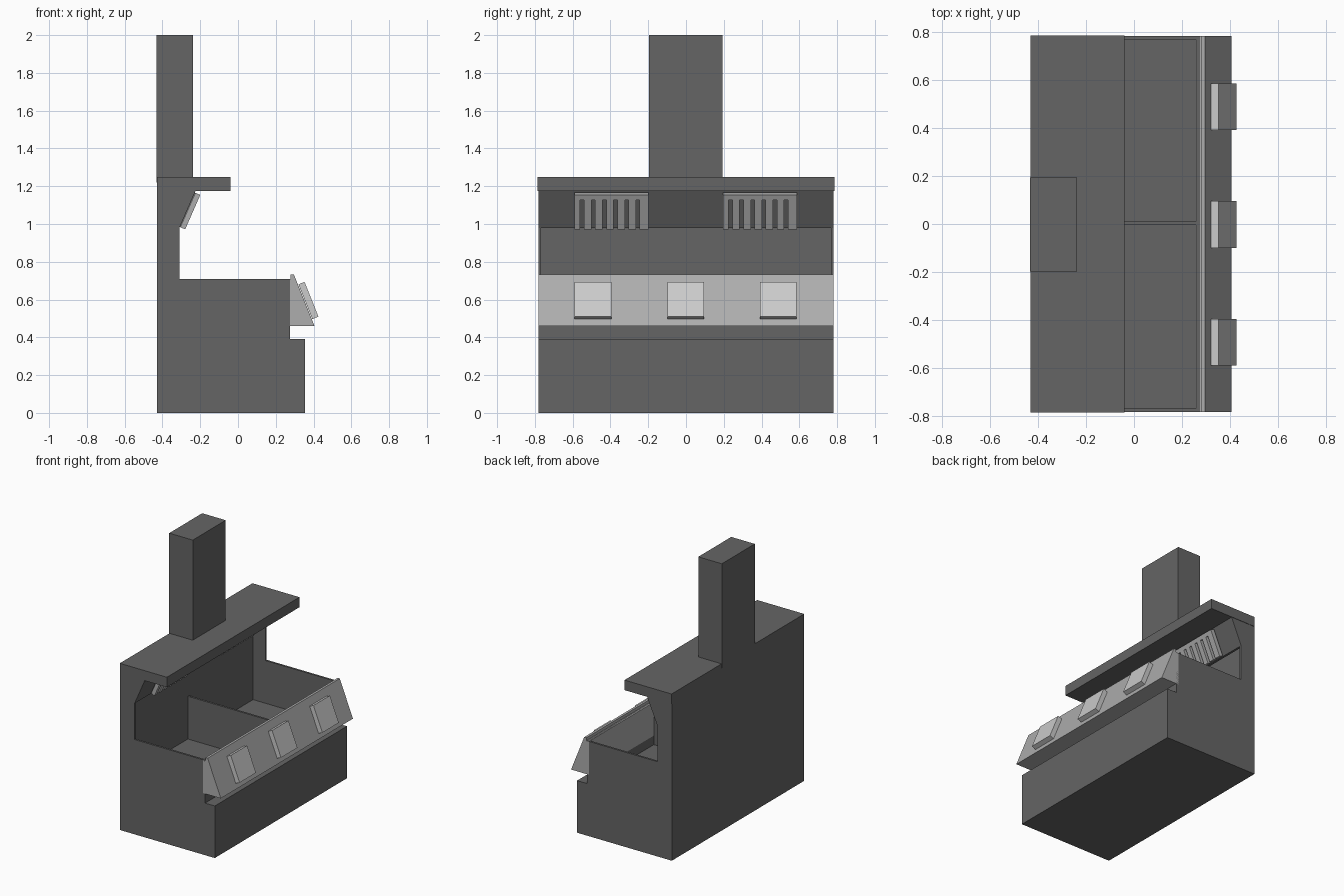
import bpy, bmesh

if "Cube" in bpy.data.objects:
    bpy.data.objects.remove(bpy.data.objects["Cube"])


def material(name, v):
    m = bpy.data.materials.new(name)
    m.diffuse_color = (v, v, v, 1)
    m.use_nodes = True
    m.node_tree.nodes["Principled BSDF"].inputs["Base Color"].default_value = m.diffuse_color
    return m


DARK = material("dark_metal", 0.13)
LIGHT = material("light_metal", 0.42)
PALE = material("pale_panel", 0.6)


def prism(name, profile, y0, y1, mat=DARK):
    """Extrude an x-z profile from y0 to y1."""
    bm = bmesh.new()
    face = bm.faces.new([bm.verts.new((x, y0, z)) for x, z in profile])
    new = bmesh.ops.extrude_face_region(bm, geom=[face])["geom"]
    bmesh.ops.translate(bm, vec=(0, y1 - y0, 0),
                        verts=[g for g in new if isinstance(g, bmesh.types.BMVert)])
    bmesh.ops.recalc_face_normals(bm, faces=bm.faces)
    mesh = bpy.data.meshes.new(name)
    bm.to_mesh(mesh)
    bm.free()
    mesh.materials.append(mat)
    ob = bpy.data.objects.new(name, mesh)
    bpy.context.collection.objects.link(ob)
    return ob


def box(name, x, y, z, mat=DARK):
    return prism(name, [(x[0], z[0]), (x[1], z[0]), (x[1], z[1]), (x[0], z[1])], *y, mat)


W, INNER = 0.782, 0.767

# Cabinet end walls with the stepped side outline
side = [(-.43, 0), (.355, 0), (.355, .39), (.275, .39), (.275, .71),
        (-.31, .71), (-.31, .98), (-.225, 1.175), (-.43, 1.175)]
prism("end_wall_front", side, -W, -INNER)
prism("end_wall_back", side, INNER, W)

# Base, rear wall, tub front wall, centre divider
box("base", (-.43, .355), (-INNER, INNER), (0, .39))
box("rear_wall", (-.43, -.412), (-INNER, INNER), (.39, 1.175))
box("tub_front_wall", (.26, .275), (-INNER, INNER), (.39, .71))
box("tub_divider", (-.412, .26), (-.005, .01), (.39, .71))

# Sloped panel under the hood, hood slab and chimney
prism("hood_slope", [(-.31, .98), (-.225, 1.175), (-.242, 1.175), (-.327, .98)], -INNER, INNER)
box("hood_slab", (-.43, -.04), (-.785, .785), (1.175, 1.25))
box("chimney", (-.432, -.237), (-.197, .193), (1.22, 2.0))

# Sloped console along the front
prism("console", [(.257, .46), (.405, .46), (.296, .732), (.278, .732), (.278, .71), (.257, .71)],
      -W, W, LIGHT)

# Three raised pads on the console
for i, y in enumerate((-.492, -.002, .488)):
    prism(f"console_pad_{i + 1}", [(.32, .68), (.352, .694), (.426, .51), (.394, .496)],
          y - .097, y + .097, PALE)


# Slotted vent grilles on the hood slope
def slope(u, d):
    """u runs up the slope from 0 to 1, d is the distance out of it."""
    return (-.31 + .08 * u + .92 * d, .985 + .182 * u - .4 * d)


def vent_part(name, u0, u1, d0, d1, y0, y1, mat):
    prism(name, [slope(u0, d0), slope(u1, d0), slope(u1, d1), slope(u0, d1)], y0, y1, mat)


SLOTS, PITCH, SLOT_W = 6, .059, .02
for i, y in enumerate((-.59, .195)):
    end = y + .392
    vent_part(f"vent_{i + 1}_plate", 0, 1, -.005, .008, y, end, DARK)
    vent_part(f"vent_{i + 1}_top_bar", .85, 1, .008, .033, y, end, LIGHT)
    edge = y
    for k in range(SLOTS + 1):
        slot = y + .03 + k * PITCH
        stop = slot if k < SLOTS else end
        vent_part(f"vent_{i + 1}_bar_{k + 1}", 0, .85, .008, .033, edge, stop, LIGHT)
        edge = slot + SLOT_W
